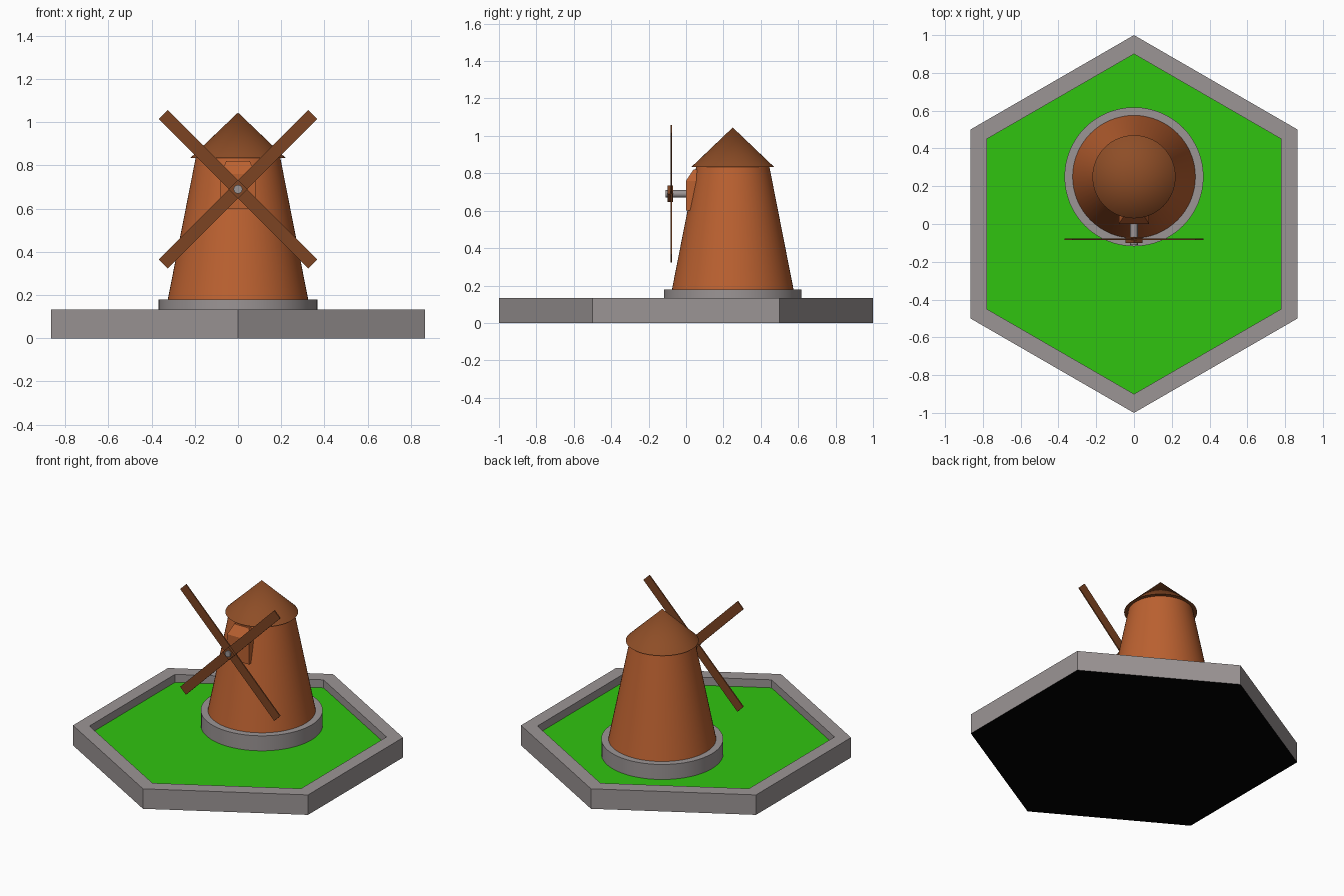
import bpy, bmesh, math
from mathutils import Matrix, Vector

if "Cube" in bpy.data.objects:
    bpy.data.objects.remove(bpy.data.objects["Cube"])

def material(name, rgb):
    m = bpy.data.materials.new(name)
    m.diffuse_color = (*rgb, 1)
    m.use_nodes = True
    m.node_tree.nodes["Principled BSDF"].inputs["Base Color"].default_value = m.diffuse_color
    return m

STONE = material("grey stone", (0.33, 0.30, 0.30))
GRASS = material("grass green", (0.03, 0.55, 0.005))
BRICK = material("orange brick", (0.50, 0.12, 0.03))
ROOF = material("roof brown", (0.27, 0.075, 0.02))
WOOD = material("blade brown", (0.20, 0.057, 0.016))
BLACK = material("underside black", (0.0, 0.0, 0.0))

def finish(name, bm, mats, smooth=False):
    bmesh.ops.recalc_face_normals(bm, faces=bm.faces)
    me = bpy.data.meshes.new(name)
    bm.to_mesh(me)
    bm.free()
    ob = bpy.data.objects.new(name, me)
    bpy.context.collection.objects.link(ob)
    for m in mats:
        me.materials.append(m)
    if smooth:
        bpy.context.view_layer.objects.active = ob
        ob.select_set(True)
        bpy.ops.object.shade_smooth_by_angle(angle=math.radians(35))
        ob.select_set(False)
    return ob

def ring(bm, n, r, z, turn=0):
    return [bm.verts.new((r * math.cos(turn + math.tau * i / n),
                          r * math.sin(turn + math.tau * i / n), z)) for i in range(n)]

def bridge(bm, a, b):
    n = len(a)
    return [bm.faces.new((a[i], a[(i + 1) % n], b[(i + 1) % n], b[i])) for i in range(n)]

def cone(name, r1, r2, z1, z2, mat, x=0, y=0.25, n=64):
    bm = bmesh.new()
    bmesh.ops.create_cone(bm, cap_ends=True, segments=n, radius1=r1, radius2=r2, depth=z2 - z1,
                          matrix=Matrix.Translation((x, y, (z1 + z2) / 2)))
    return finish(name, bm, [mat], True)

def box(name, size, mat, matrix):
    bm = bmesh.new()
    bmesh.ops.create_cube(bm, matrix=matrix @ Matrix.Diagonal((*size, 1)))
    return finish(name, bm, [mat])

# Hexagonal base: stone rim, sunken lawn, black underside
RIM_TOP, LAWN = 0.133, 0.08
bm = bmesh.new()
t = math.pi / 2
loops = [ring(bm, 6, r, z, t) for r, z in ((1, 0), (1, RIM_TOP), (0.9, RIM_TOP), (0.9, LAWN))]
for a, b in zip(loops, loops[1:]):
    bridge(bm, a, b)
bm.faces.new(loops[3]).material_index = 1
bm.faces.new(loops[0]).material_index = 2
finish("hexagonal_base", bm, [STONE, GRASS, BLACK])

# Tower stack
cone("tower_footing", 0.368, 0.368, LAWN, 0.18, STONE)
cone("tower", 0.325, 0.195, 0.18, 0.84, BRICK)
cone("roof", 0.22, 0.0, 0.835, 1.045, ROOF)

# Shaft housing: side outline narrowing toward its sloped top
bm = bmesh.new()
sections = [(0.60, 0.0, 0.08), (0.76, 0.0, 0.08), (0.82, 0.04, 0.055)]
loops = [[bm.verts.new(p) for p in ((-w, y, z), (w, y, z), (w, 0.15, z), (-w, 0.15, z))]
         for z, y, w in sections]
for a, b in zip(loops, loops[1:]):
    bridge(bm, a, b)
bm.faces.new(loops[0])
bm.faces.new(loops[-1])
finish("shaft_housing", bm, [BRICK])

# Shaft, hub and crossed blades
HUB_Z = 0.69
bm = bmesh.new()
bmesh.ops.create_cone(bm, cap_ends=True, segments=24, radius1=0.02, radius2=0.02, depth=0.13,
                      matrix=Matrix.Translation((0, -0.045, HUB_Z)) @ Matrix.Rotation(math.pi / 2, 4, 'X'))
finish("shaft", bm, [STONE], True)
diagonal = Matrix.Rotation(math.radians(45), 4, 'Y')
box("hub", (0.062, 0.03, 0.062), WOOD, Matrix.Translation((0, -0.085, HUB_Z)) @ diagonal)
for i in range(4):
    m = (Matrix.Translation((0, -0.08, HUB_Z)) @ Matrix.Rotation(math.radians(45 + 90 * i), 4, 'Y')
         @ Matrix.Translation((0, 0, 0.26)))
    box(f"blade_{i + 1}", (0.06, 0.008, 0.46), WOOD, m)
